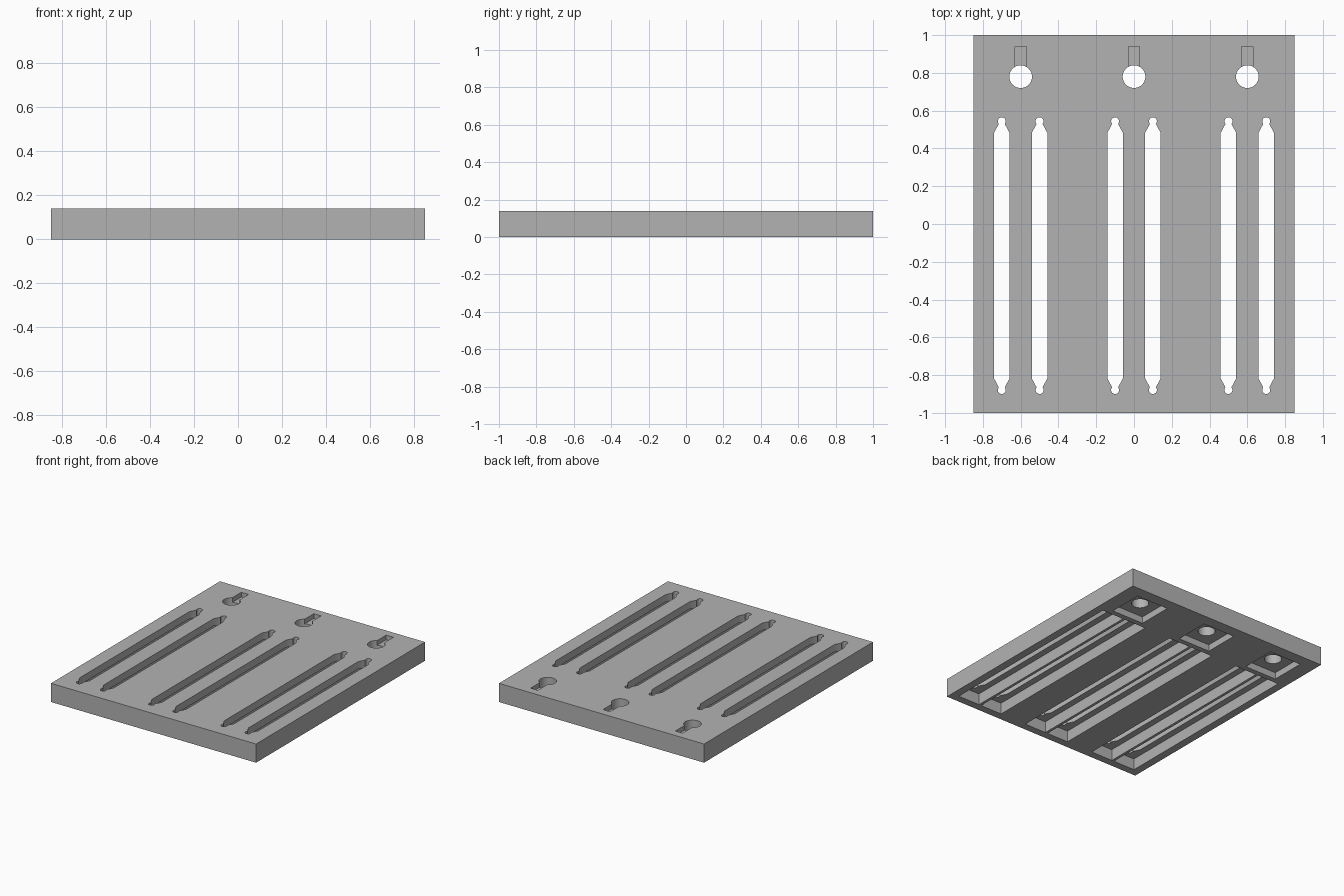
import bpy, bmesh, math

cube = bpy.data.objects.get("Cube")
if cube:
    bpy.data.objects.remove(cube, do_unlink=True)

HEIGHT = 0.14
STATIONS = (-0.6, 0.0, 0.6)
SLOT_XS = [s + o for s in STATIONS for o in (-0.1, 0.1)]

grey = bpy.data.materials.new("plain_grey")
grey.use_nodes = True
color = (0.45, 0.45, 0.45, 1)
grey.diffuse_color = color
grey.node_tree.nodes["Principled BSDF"].inputs["Base Color"].default_value = color


def rect(cx, cy, hx, hy):
    return [(cx - hx, cy - hy), (cx + hx, cy - hy), (cx + hx, cy + hy), (cx - hx, cy + hy)]


def circle(cx, cy, r, n=48):
    return [(cx + r * math.cos(2 * math.pi * i / n), cy + r * math.sin(2 * math.pi * i / n))
            for i in range(n)]


def slot(cx):
    """Long slot with tapered ends, each closed by a small round bulb."""
    mid, tip, r = -0.1675, 0.7325, 0.021
    half = [(0.041, tip - 0.082), (0.016, tip - 0.036)]
    half += [(r * math.cos(a), tip - r + r * math.sin(a))
             for a in (math.radians(d) for d in range(-30, 91, 15))]
    left = [(-x, y) for x, y in reversed(half[:-1])]
    end = half + left
    return [(cx + s * x, mid + s * y) for s in (1, -1) for x, y in end]


def prisms(name, outlines, z0, z1):
    """Extrude closed outlines between two heights into one object."""
    bm = bmesh.new()
    for pts in outlines:
        face = bm.faces.new([bm.verts.new((x, y, z0)) for x, y in pts])
        ext = bmesh.ops.extrude_face_region(bm, geom=[face])
        top = [v for v in ext["geom"] if isinstance(v, bmesh.types.BMVert)]
        bmesh.ops.translate(bm, verts=top, vec=(0, 0, z1 - z0))
    bmesh.ops.recalc_face_normals(bm, faces=bm.faces)
    mesh = bpy.data.meshes.new(name)
    bm.to_mesh(mesh)
    bm.free()
    obj = bpy.data.objects.new(name, mesh)
    bpy.context.collection.objects.link(obj)
    mesh.materials.append(grey)
    return obj


# Main slab
plate = prisms("slotted_plate", [rect(0, 0, 0.85, 1)], 0, HEIGHT)

# Cutters: underside pockets, through slots, round holes, blind top grooves
cutters = [
    prisms("slot_pockets", [rect(x, -0.1675, 0.09, 0.775) for x in SLOT_XS], -0.1, 0.085),
    prisms("hole_pockets", [rect(x, 0.78, 0.133, 0.133) for x in STATIONS], -0.1, 0.05),
    prisms("slots", [slot(x) for x in SLOT_XS], -0.2, 0.3),
    prisms("round_holes", [circle(x, 0.78, 0.06) for x in STATIONS], -0.2, 0.3),
    prisms("hook_grooves", [rect(x, 0.86, 0.03, 0.08) for x in STATIONS], HEIGHT - 0.035, 0.3),
]
for c in cutters:
    c.hide_render = True
    mod = plate.modifiers.new(c.name, "BOOLEAN")
    mod.operation = "DIFFERENCE"
    mod.solver = "EXACT"
    mod.object = c

# Bake the cuts and drop the helpers
bpy.context.view_layer.update()
evaluated = plate.evaluated_get(bpy.context.evaluated_depsgraph_get())
cut_mesh = bpy.data.meshes.new_from_object(evaluated)
plate.modifiers.clear()
plate.data = cut_mesh
cut_mesh.materials.clear()
cut_mesh.materials.append(grey)
for c in cutters:
    bpy.data.objects.remove(c, do_unlink=True)

# Smooth round walls, crisp edges elsewhere
bpy.ops.object.select_all(action="DESELECT")
plate.select_set(True)
bpy.context.view_layer.objects.active = plate
bpy.ops.object.shade_smooth_by_angle(angle=math.radians(30))
